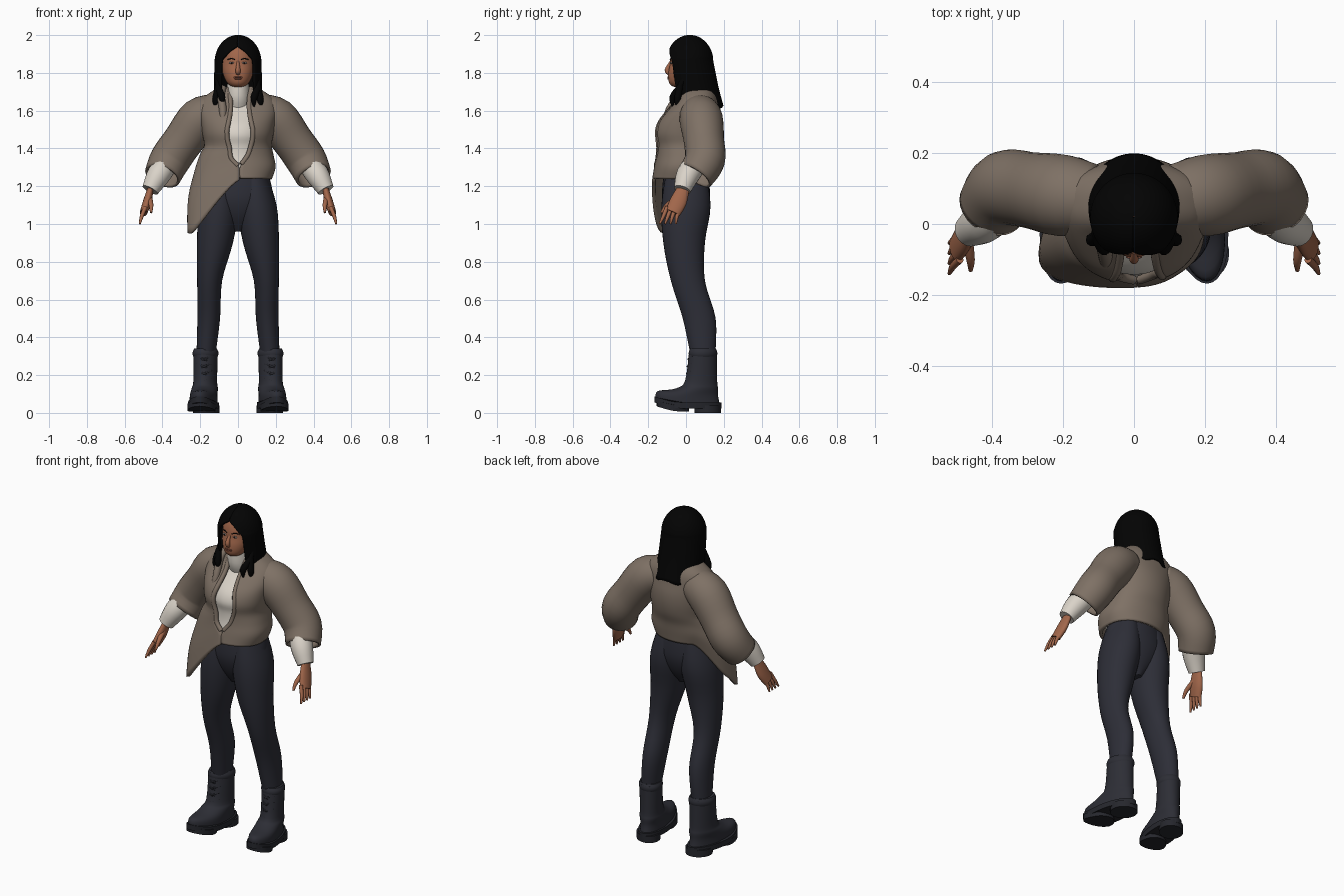
import bpy, bmesh
from math import sin, cos, asin, pi, radians, degrees, copysign
from mathutils import Vector

if "Cube" in bpy.data.objects:
    bpy.data.objects.remove(bpy.data.objects["Cube"])
made = []


def material(name, *colour):
    mat = bpy.data.materials.new(name)
    mat.diffuse_color = (*colour, 1)
    mat.use_nodes = True
    shader = mat.node_tree.nodes["Principled BSDF"]
    shader.inputs["Base Color"].default_value = (*colour, 1)
    shader.inputs["Roughness"].default_value = .8
    return mat


skin = material("brown skin", .36, .135, .07)
black = material("black hair", .001, .001, .001)
taupe = material("taupe wool", .21, .165, .13)
white = material("off white knit", .7, .65, .58)
navy = material("dark navy cloth", .026, .027, .038)
leather = material("dark boot leather", .026, .027, .036)
rubber = material("boot rubber", .019, .02, .026)
lip = material("lip", .24, .08, .05)
eye_white = material("eye white", .4, .36, .33)
iris = material("dark iris", .02, .01, .01)


def spline(rows, steps=4):
    """Smooth curve through the rows, so a few sections give a rounded form."""
    out = []
    for i in range(len(rows) - 1):
        before, start = rows[max(i - 1, 0)], rows[i]
        end, after = rows[i + 1], rows[min(i + 2, len(rows) - 1)]
        for k in range(steps):
            t = k / steps
            out.append([q + t / 2 * (r - p + t * (2 * p - 5 * q + 4 * r - s + t * (3 * (q - r) + s - p)))
                        for p, q, r, s in zip(before, start, end, after)])
    return out + [list(rows[-1])]


def levels(top, bottom, sections):
    """Put evenly spaced heights in front of the sections."""
    step = (bottom - top) / (len(sections) - 1)
    return [(top + step * i, *section) for i, section in enumerate(sections)]


def surface(name, grid, mat, closed=True, thickness=0):
    bm = bmesh.new()
    verts = [[bm.verts.new(point) for point in row] for row in grid]
    count = len(verts[0])
    for low, high in zip(verts, verts[1:]):
        for j in range(count if closed else count - 1):
            k = (j + 1) % count
            bm.faces.new((low[j], low[k], high[k], high[j]))
    if not thickness:
        bm.faces.new(verts[0])
        bm.faces.new(verts[-1])
    bmesh.ops.recalc_face_normals(bm, faces=bm.faces)
    mesh = bpy.data.meshes.new(name)
    bm.to_mesh(mesh)
    bm.free()
    mesh.materials.append(mat)
    ob = bpy.data.objects.new(name, mesh)
    bpy.context.collection.objects.link(ob)
    if thickness:
        shell = ob.modifiers.new("thickness", "SOLIDIFY")
        shell.thickness, shell.offset = thickness, 0
    made.append(ob)


def loft(name, rows, mat, side=1, bend=None, sides=32):
    """Level ovals: height, centre x, centre y, radius x, radius y."""
    grid = []
    for z, cx, cy, rx, ry in spline(rows):
        angles = [2 * pi * j / sides for j in range(sides)]
        ring = [Vector((cx + rx * cos(a), cy + ry * sin(a), z)) for a in angles]
        if bend:
            ring = [bend(point) for point in ring]
        grid.append([(side * p.x, p.y, p.z) for p in ring])
    surface(name, grid, mat)


def wrap(name, rows, mat, thickness, bend, shift=0, power=1, sides=64):
    """Oval shell open in front: height, centre y, radius x, radius y, half opening."""
    grid = []
    for z, cy, rx, ry, gap in spline(rows):
        start = asin(max(-1, min(1, (shift + gap) / rx))) - pi / 2
        end = 3 * pi / 2 - asin(max(-1, min(1, (gap - shift) / rx)))
        row = []
        for j in range(sides + 1):
            a = start + (end - start) * j / sides
            depth = copysign(abs(sin(a)) ** power, sin(a))
            row.append(bend(Vector((rx * cos(a), cy + ry * depth, z)), degrees(a)))
        grid.append(row)
    surface(name, grid, mat, False, thickness)
    return grid


def tube(name, rows, mat, side=1, flat=1, thickness=0, sides=20):
    """Sections square to a path: x, y, z, radius. Flat narrows it sideways."""
    rows = spline(rows)
    path = [Vector(row[:3]) for row in rows]
    grid = []
    for i, (centre, row) in enumerate(zip(path, rows)):
        along = (path[min(i + 1, len(path) - 1)] - path[max(i - 1, 0)]).normalized()
        depth = Vector((0, 1, 0))
        depth = (depth - along * depth.dot(along)).normalized() * row[3]
        across = along.cross(depth) * flat
        angles = [2 * pi * j / sides for j in range(sides)]
        ring = [centre + across * cos(a) + depth * sin(a) for a in angles]
        grid.append([(side * p.x, p.y, p.z) for p in ring])
    surface(name, grid, mat, True, thickness)


def blob(name, location, size, mat):
    bpy.ops.mesh.primitive_uv_sphere_add(segments=20, ring_count=12, location=location)
    ob = bpy.context.object
    ob.name, ob.scale = name, size
    ob.data.materials.append(mat)
    made.append(ob)


# Head: an egg whose lower half narrows and moves forward into the jaw
head = []
for i in range(11):
    height = cos(pi * i / 10)
    width = max(.1, sin(pi * i / 10)) ** .6
    jaw = max(0, -height)
    head.append((1.845 + .12 * height, 0, .015 - .05 * jaw,
                 .09 * width * (1 - .15 * jaw), .1 * width * (1 - .15 * jaw)))
loft("head", head, skin)
tube("nose", [(0, -.08, 1.86, .006), (0, -.1, 1.815, .013), (0, -.088, 1.798, .012)], skin)
blob("upper_lip", (0, -.092, 1.777), (.023, .007, .004), lip)
blob("lower_lip", (0, -.091, 1.769), (.02, .008, .005), lip)


def ragged_ends(point, angle):
    """Wave the lower ends of the hair and lift them a little at the sides."""
    low = max(0, (1.72 - point.z) / .1)
    return point + Vector((0, 0, low * (.012 * sin(radians(angle * 5)) + .02 * abs(cos(radians(angle))))))


# Hair: a domed cap that parts over the face and falls to the shoulders
hair = []
for i in range(8):
    height, width = cos(pi * i / 14), max(.01, sin(pi * i / 14))
    parting = .082 * max(0, 1 - height / .5) ** .4
    hair.append((1.855 + .14 * height, .02, .118 * width, .12 * width, parting))
hair += [(1.72, .042, .122, .125, .086), (1.61, .068, .125, .125, .09)]
wrap("hair", hair, black, .012, ragged_ends, -.003)


def drop_corner(point, angle):
    """Pull the right hip of the hem down and out into a loose rounded corner."""
    corner = max(0, 1 - abs(angle - 205) / 75)
    corner *= corner * (3 - 2 * corner)
    fall = max(0, min(1, (1.4 - point.z) / .16))
    return point - corner * Vector((.1 * fall ** .6, .02 * fall, .29 * fall))


# Jacket body, and the shirt as a smaller copy of the same torso
torso = [(.06, .09, .08, .06), (.06, .18, .1, .05), (.04, .2, .13, .05),
         (.02, .19, .16, .06), (.01, .18, .17, .07), (.01, .17, .16, .06),
         (0, .18, .15, .04), (-.01, .19, .15, 0), (-.02, .17, .15, 0)]
jacket = wrap("jacket_body", levels(1.72, 1.24, torso), taupe, .018, drop_corner, .01, .8)
loft("shirt_body", levels(1.68, 1.26, [(0, cy, rx * .86, ry * .9) for cy, rx, ry, gap in torso]), white)
loft("shirt_rollneck", levels(1.74, 1.58, [(0, .01, .058, .066), (0, .02, .064, .074), (0, .05, .06, .07)]), white)
for name, column in (("left", 0), ("right", -1)):
    edge = [(*row[column], .013) for row in jacket[:28:3]]
    tube(name + "_jacket_edge", edge, taupe, sides=12)
tube("right_collar", [(-.08, 0, 1.72, .02), (-.09, -.04, 1.68, .02), (-.08, -.09, 1.6, .02),
                      (-.08, -.13, 1.5, .01)], taupe)

# Trouser hips
loft("trouser_hips", levels(1.28, .96, [(0, 0, .155, .115), (0, 0, .178, .125), (0, 0, .18, .125),
                                        (0, 0, .12, .1), (0, 0, .03, .05)]), navy)


def turn_out(point):
    """Place a boot, turn its toe outward and lift the tip."""
    lift = .7 * max(0, -.04 - point.y) ** 1.5
    return point + Vector((.172 + .13 * (.09 - point.y), 0, lift))


for side, label in ((1, "left_"), (-1, "right_")):
    # Eyes, brows and loose front locks
    blob(label + "eye", (side * .034, -.077, 1.853), (.014, .007, .005), eye_white)
    blob(label + "iris", (side * .034, -.082, 1.853), (.005, .003, .005), iris)
    tube(label + "brow", [(.016, -.085, 1.87, .002), (.035, -.078, 1.876, .003),
                          (.055, -.064, 1.87, .002)], black, side, sides=8)
    for name, x, y, tip in (("outer", .118, -.045, 1.61), ("inner", .085, -.07, 1.62)):
        tube(label + name + "_hair_lock", [(.1, 0, 1.8, .01), (.105, -.03, 1.73, .016),
                                           (x, y, tip + .05, .018), (x, y, tip, .004)], black, side, sides=10)

    # Puffed sleeve opening forward at the elbow, shirt cuff and hand
    tube(label + "jacket_sleeve", [(.11, .07, 1.59, .09), (.2, .08, 1.555, .108), (.29, .095, 1.44, .1),
                                   (.36, .1, 1.34, .1), (.4, .05, 1.255, .09)],
         taupe, side, thickness=.014, sides=28)
    tube(label + "shirt_sleeve", [(.37, .06, 1.33, .06), (.42, .01, 1.26, .062), (.465, -.02, 1.18, .045)], white, side)
    tube(label + "palm", [(.46, -.01, 1.2, .03), (.48, -.04, 1.12, .045), (.5, -.07, 1.06, .04)], skin, side, .5)
    for i in range(4):
        y = .024 * i - .1
        tube(f"{label}finger_{i + 1}", [(.49, y, 1.09, .011), (.51, y - .02, 1.04, .01),
                                        (.52, y * 1.2 - .02, 1, .005)], skin, side, sides=10)
    tube(label + "thumb", [(.47, -.04, 1.14, .016), (.46, -.1, 1.1, .012), (.46, -.13, 1.06, .006)], skin, side)

    # Trouser leg
    leg = [(.08, 0, .06, .1), (.1, 0, .104, .13), (.122, -.01, .095, .11),
           (.15, .01, .066, .09), (.155, .07, .06, .087), (.17, .09, .05, .065)]
    loft(label + "trouser_leg", levels(1.3, .3, leg), navy, side)

    # Boot with a cuff, sole blocks and crossed laces
    loft(label + "boot", [(.04, 0, .01, .07, .17), (.09, 0, .01, .07, .16), (.13, 0, .06, .068, .11),
                          (.17, 0, .08, .062, .085), (.33, 0, .09, .064, .073)], leather, side, turn_out)
    cuff = [(0, .09, radius, radius + .008) for radius in (.06, .067, .067, .06)]
    loft(label + "boot_cuff", levels(.34, .29, cuff), leather, side, turn_out)
    for name, top, bottom, y, width, length in (("sole", .056, .024, .01, .08, .178), ("heel", .04, 0, .115, .07, .07),
                                                ("tread", .04, .008, -.07, .074, .085)):
        loft(label + "boot_" + name, levels(top, bottom, [(0, y, width, length)] * 2), rubber, side, turn_out)
    for i in range(4):
        z, y = .155 + .038 * i, .004 * i
        for name, lean in (("inward", -.04), ("outward", .04)):
            tube(f"{label}{name}_lace_{i + 1}", [(.18 - lean, y + .025, z, .005), (.18, y, z + .015, .005),
                                                 (.18 + lean, y + .025, z + .03, .005)], rubber, side, sides=8)

bpy.ops.object.select_all(action="DESELECT")
for ob in made:
    ob.select_set(True)
bpy.context.view_layer.objects.active = made[0]
bpy.ops.object.shade_smooth_by_angle(angle=radians(50))
